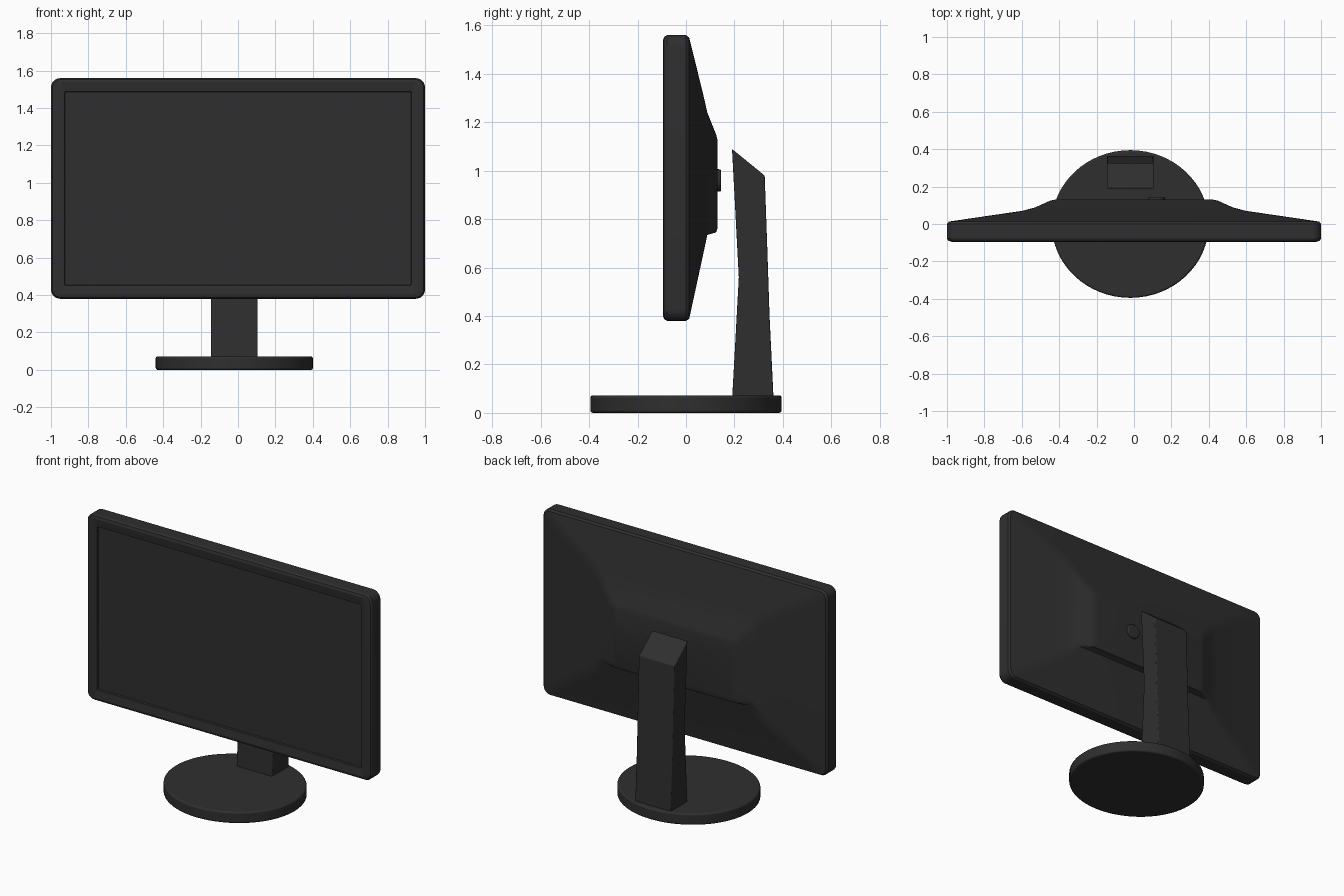
import bpy, bmesh, math
from mathutils import Vector

cube = bpy.data.objects.get("Cube")
if cube:
    bpy.data.objects.remove(cube, do_unlink=True)

# One matte charcoal plastic for everything
plastic = bpy.data.materials.new("charcoal_plastic")
plastic.use_nodes = True
colour = (0.028, 0.028, 0.028, 1)
plastic.diffuse_color = colour
shader = plastic.node_tree.nodes["Principled BSDF"]
shader.inputs["Base Color"].default_value = colour
shader.inputs["Roughness"].default_value = 0.6


def finish(name, bm, bevel=0, angle=35):
    bmesh.ops.recalc_face_normals(bm, faces=bm.faces)
    mesh = bpy.data.meshes.new(name)
    bm.to_mesh(mesh)
    bm.free()
    mesh.materials.append(plastic)
    ob = bpy.data.objects.new(name, mesh)
    bpy.context.collection.objects.link(ob)
    if bevel:
        mod = ob.modifiers.new("soft_edges", "BEVEL")
        mod.width, mod.segments = bevel, 3
        mod.limit_method = "ANGLE"
    bpy.ops.object.select_all(action="DESELECT")
    ob.select_set(True)
    bpy.context.view_layer.objects.active = ob
    bpy.ops.object.shade_smooth_by_angle(angle=math.radians(angle))
    return ob


def rounded_rect(half_width, low, high, radius, y, steps=6):
    """Ring of points in the XZ plane at depth y."""
    corners = [(half_width - radius, high - radius), (radius - half_width, high - radius),
               (radius - half_width, low + radius), (half_width - radius, low + radius)]
    ring = []
    for quarter, (cx, cz) in enumerate(corners):
        for i in range(steps + 1):
            a = math.pi / 2 * (quarter + i / steps)
            ring.append(Vector((cx + radius * math.cos(a), y, cz + radius * math.sin(a))))
    return ring


def loft(name, rings, **options):
    bm = bmesh.new()
    loops = [[bm.verts.new(p) for p in ring] for ring in rings]
    for a, b in zip(loops, loops[1:]):
        for i in range(len(a)):
            j = (i + 1) % len(a)
            bm.faces.new((a[i], a[j], b[j], b[i]))
    bm.faces.new(loops[0])
    bm.faces.new(loops[-1])
    return finish(name, bm, **options)


# Display housing: half width, low z, high z, corner radius, depth,
# running from the recessed screen over the bezel to the rear bulge
sections = [
    (0.925, 0.455, 1.485, 0.004, -0.078),
    (0.928, 0.452, 1.488, 0.005, -0.088),
    (0.975, 0.402, 1.538, 0.03, -0.095),
    (0.992, 0.387, 1.553, 0.045, -0.09),
    (1.0, 0.38, 1.56, 0.05, -0.078),
    (1.0, 0.38, 1.56, 0.05, 0.0),
    (0.99, 0.388, 1.55, 0.045, 0.013),
    (0.6, 0.65, 1.32, 0.05, 0.07),
    (0.53, 0.735, 1.24, 0.04, 0.088),
    (0.45, 0.745, 1.15, 0.03, 0.124),
    (0.42, 0.765, 1.125, 0.03, 0.131),
]
loft("display_housing", [rounded_rect(*s) for s in sections], angle=25)

# Small round boss on the rear bulge
boss = bmesh.new()
bmesh.ops.create_cone(boss, cap_ends=True, segments=24, radius1=0.05, radius2=0.045, depth=0.04)
for v in boss.verts:
    v.co = Vector((0.12 + v.co.x, 0.125 + v.co.z, 0.96 + v.co.y))
finish("rear_boss", boss, bevel=0.006)

# Stand column: side outline drawn across its width
outline = [(0.19, 0.05), (0.205, 0.32), (0.218, 0.56), (0.208, 0.75), (0.19, 1.09),
           (0.325, 0.98), (0.335, 0.7), (0.345, 0.4), (0.362, 0.05)]
loft("stand_column", [[Vector((x, y, z)) for y, z in outline] for x in (-0.145, 0.105)],
     bevel=0.005)

# Round foot
foot = bmesh.new()
bmesh.ops.create_cone(foot, cap_ends=True, segments=64, radius1=0.42, radius2=0.42, depth=0.072)
for v in foot.verts:
    v.co = Vector((v.co.x - 0.02, v.co.y * 0.94, v.co.z + 0.036))
finish("stand_foot", foot, bevel=0.01)
